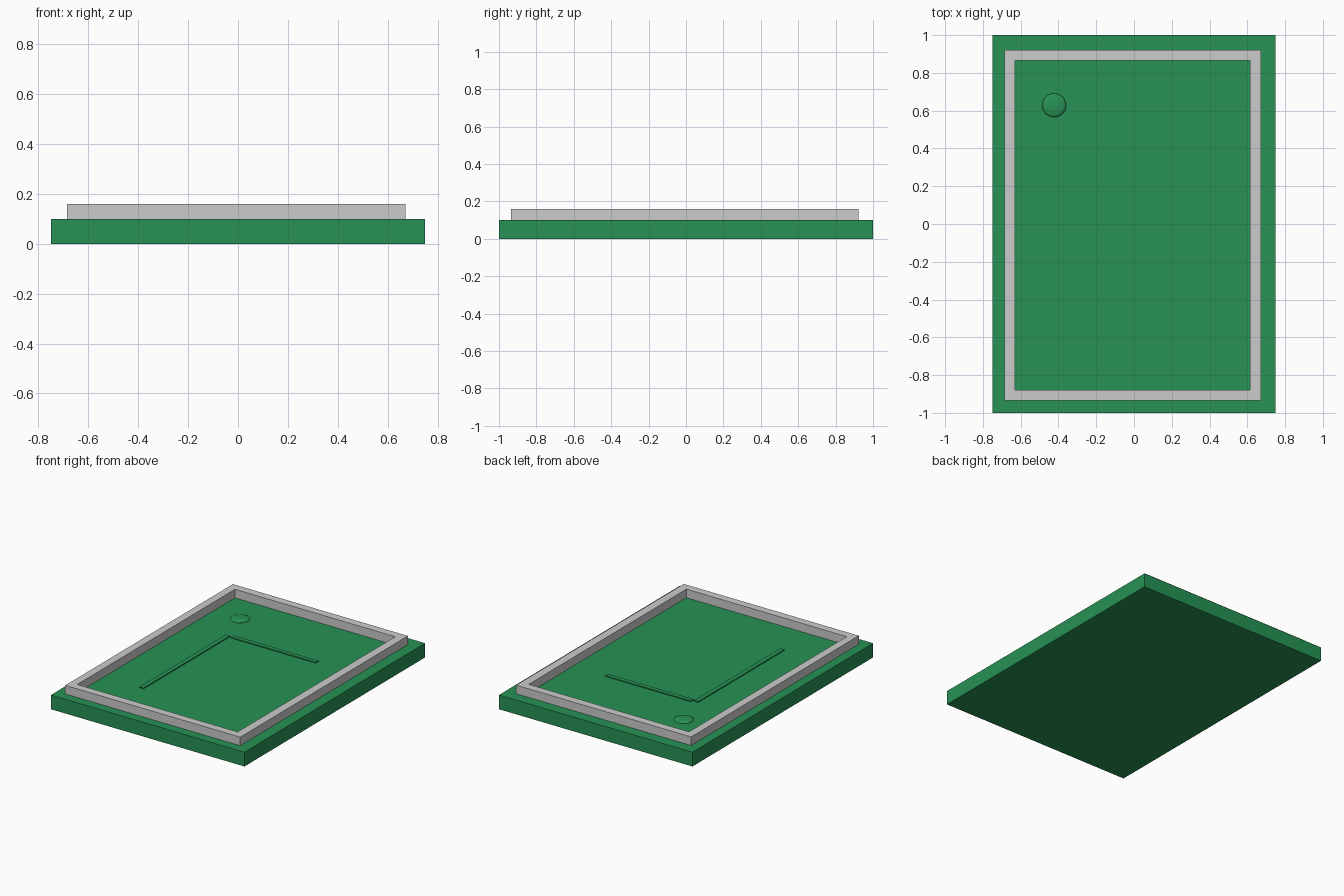
import bpy, bmesh, math

if "Cube" in bpy.data.objects:
    bpy.data.objects.remove(bpy.data.objects["Cube"])

green = bpy.data.materials.new("green")
green.diffuse_color = (0.02, 0.29, 0.09, 1)
green.use_nodes = True
green.node_tree.nodes["Principled BSDF"].inputs["Base Color"].default_value = green.diffuse_color


def add_mesh(name, bm, mat=None):
    bmesh.ops.recalc_face_normals(bm, faces=bm.faces[:])
    me = bpy.data.meshes.new(name)
    bm.to_mesh(me)
    bm.free()
    ob = bpy.data.objects.new(name, me)
    bpy.context.collection.objects.link(ob)
    if mat:
        me.materials.append(mat)
    return ob


def box(name, x0, x1, y0, y1, z0, z1, mat=None):
    bm = bmesh.new()
    bmesh.ops.create_cube(bm, size=1)
    for v in bm.verts:
        v.co = (x1 if v.co.x > 0 else x0,
                y1 if v.co.y > 0 else y0,
                z1 if v.co.z > 0 else z0)
    return add_mesh(name, bm, mat)


# Base slab
box("base_board", -0.75, 0.75, -1, 1, 0, 0.1, green)

# Raised rectangular rim, one closed ring
outer = (-0.685, 0.672, -0.935, 0.922)
inner = (-0.63, 0.613, -0.88, 0.866)
bm = bmesh.new()
loops = []
for (x0, x1, y0, y1), z in ((outer, 0.1), (outer, 0.16), (inner, 0.16), (inner, 0.1)):
    loops.append([bm.verts.new((x, y, z))
                  for x, y in ((x0, y0), (x1, y0), (x1, y1), (x0, y1))])
for k in range(4):
    a, b = loops[k], loops[(k + 1) % 4]
    for i in range(4):
        j = (i + 1) % 4
        bm.faces.new((a[i], a[j], b[j], b[i]))
add_mesh("raised_rim", bm)

# Thin strips forming an L on the face
box("cross_strip", -0.307, 0.356, 0.355, 0.386, 0.09, 0.107, green)
box("long_strip", -0.352, -0.32, -0.588, 0.366, 0.09, 0.107, green)

# Low domed button
bm = bmesh.new()
bmesh.ops.create_uvsphere(bm, u_segments=32, v_segments=12, radius=1)
for v in bm.verts:
    v.co = (-0.423 + v.co.x * 0.063, 0.628 + v.co.y * 0.063, 0.1 + v.co.z * 0.014)
for f in bm.faces:
    f.smooth = True
add_mesh("round_button", bm, green)
